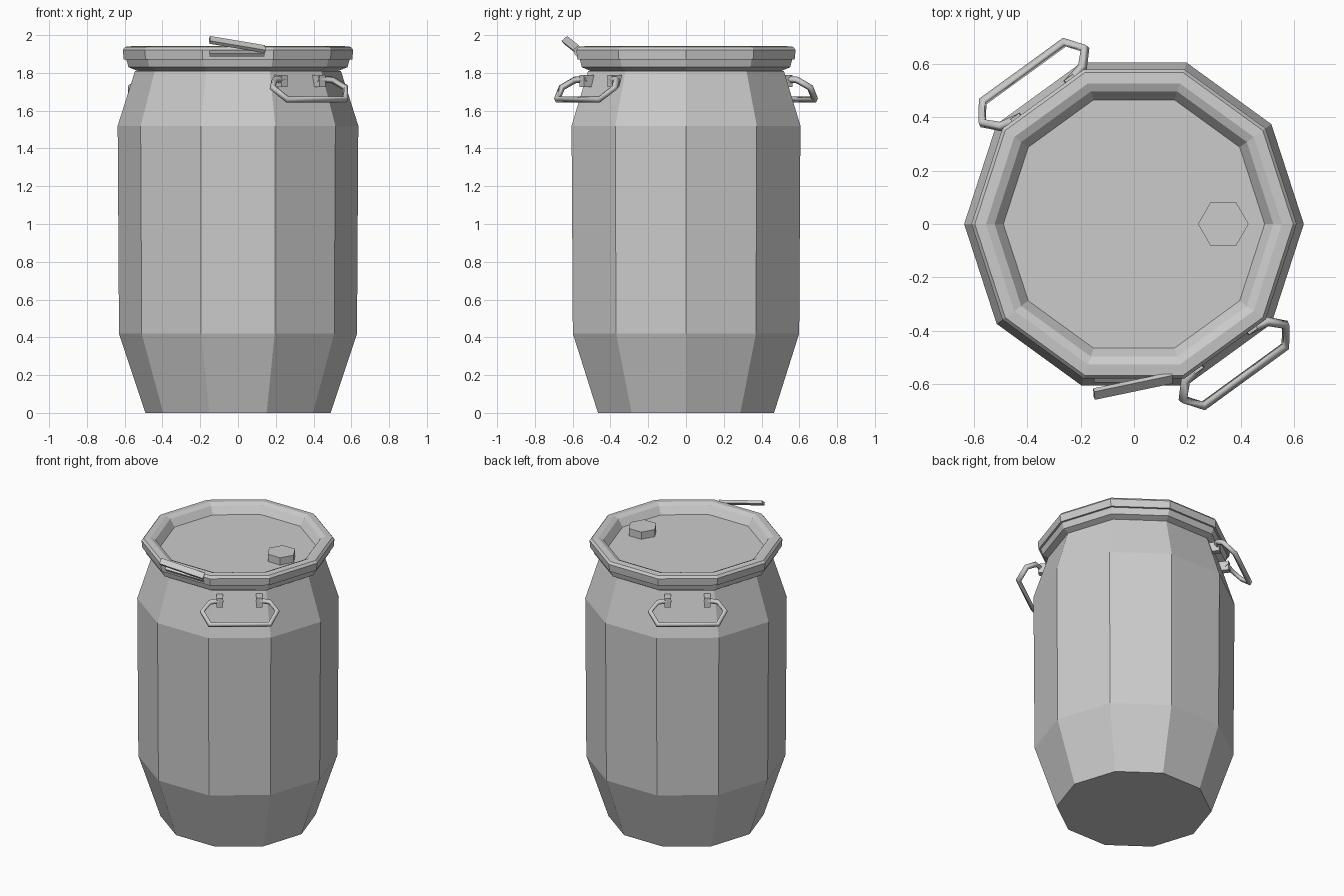
import bpy, bmesh, math
from mathutils import Vector, Matrix

if "Cube" in bpy.data.objects:
    bpy.data.objects.remove(bpy.data.objects["Cube"])

SIDES = 10


def make_object(name, bm):
    bmesh.ops.recalc_face_normals(bm, faces=bm.faces)
    mesh = bpy.data.meshes.new(name)
    bm.to_mesh(mesh)
    bm.free()
    obj = bpy.data.objects.new(name, mesh)
    bpy.context.collection.objects.link(obj)
    return obj


def lathe(name, profile, sides=SIDES, centre=(0, 0), cap_start=True, cap_end=True):
    """Faceted revolve of (radius, z) points around a vertical axis."""
    bm = bmesh.new()
    rings = []
    for r, z in profile:
        rings.append([bm.verts.new((centre[0] + r * math.cos(2 * math.pi * i / sides),
                                    centre[1] + r * math.sin(2 * math.pi * i / sides), z))
                      for i in range(sides)])
    for a, b in zip(rings, rings[1:]):
        for i in range(sides):
            j = (i + 1) % sides
            bm.faces.new((a[i], a[j], b[j], b[i]))
    if cap_start:
        bm.faces.new(rings[0])
    if cap_end:
        bm.faces.new(rings[-1])
    return make_object(name, bm)


def box(name, size, matrix):
    bm = bmesh.new()
    bmesh.ops.create_cube(bm, size=1, matrix=matrix @ Matrix.Diagonal((*size, 1)))
    return make_object(name, bm)


def beam(name, start, end, width, thick, width_dir):
    """Box running from start to end, its width turned towards width_dir."""
    start, end = Vector(start), Vector(end)
    x = (end - start).normalized()
    z = x.cross(Vector(width_dir)).normalized()
    y = z.cross(x)
    m = Matrix((x, y, z)).transposed().to_4x4()
    m.translation = (start + end) / 2
    return box(name, ((end - start).length, width, thick), m)


# Barrel body with tapered foot, shoulder and flared neck
lathe("barrel_body", [(0.49, 0), (0.63, 0.42), (0.637, 1.52), (0.545, 1.81),
                      (0.53, 1.81), (0.58, 1.83), (0.592, 1.875), (0.56, 1.875)],
      cap_end=False)

# Lid with raised rim and sunken panel
lathe("lid", [(0.56, 1.872), (0.605, 1.872), (0.61, 1.922), (0.597, 1.938), (0.555, 1.942),
              (0.523, 1.928), (0.49, 1.88)], cap_start=False)

# Hexagonal plug on the lid
lathe("lid_plug", [(0.095, 1.88), (0.095, 1.93)], sides=6, centre=(0.335, 0))

# Clamp latch: base strip and raised lever
tilt = (0, 0.77, 0.64)
beam("latch_base", (-0.15, -0.567, 1.907), (0.14, -0.567, 1.907), 0.045, 0.03, tilt)
beam("latch_lever", (0.142, -0.577, 1.926), (-0.15, -0.638, 1.975), 0.04, 0.02, tilt)

# Two carrying handles with their lugs, on opposite facets
half = [(0.105, 0.572, 1.768), (0.19, 0.59, 1.762), (0.238, 0.64, 1.722), (0.19, 0.705, 1.66)]
loop = half + [(-t, n, z) for t, n, z in reversed(half)]
for side, angle in (("front", -54), ("back", 126)):
    # local x points outward, local y runs along the facet
    turn = Matrix.Rotation(math.radians(angle), 4, 'Z')
    curve = bpy.data.curves.new(side + "_handle", 'CURVE')
    curve.dimensions = '3D'
    curve.bevel_depth = 0.018
    curve.bevel_resolution = 0
    curve.use_fill_caps = True
    spline = curve.splines.new('POLY')
    spline.points.add(len(loop) - 1)
    for p, (t, n, z) in zip(spline.points, loop):
        p.co = (*(turn @ Vector((n, t, z))), 1)
    bpy.context.collection.objects.link(bpy.data.objects.new(side + "_handle", curve))
    for s in (-1, 1):
        box(f"{side}_handle_lug_{'left' if s < 0 else 'right'}", (0.08, 0.04, 0.065),
            turn @ Matrix.Translation((0.55, s * 0.125, 1.757)))
